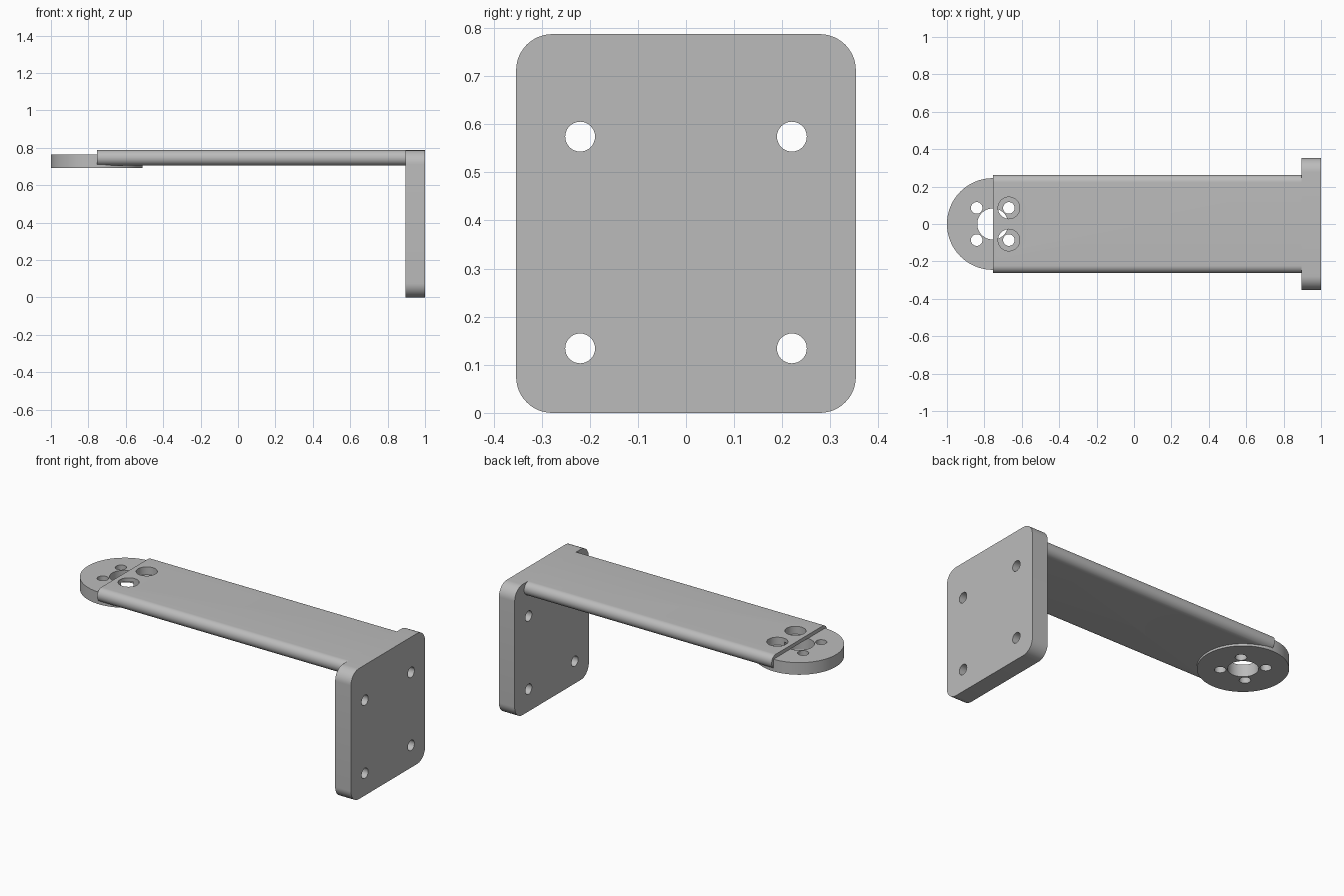
import bpy
import bmesh
from math import cos, sin, pi, radians
from mathutils import Matrix

if "Cube" in bpy.data.objects:
    bpy.data.objects.remove(bpy.data.objects["Cube"], do_unlink=True)

grey = bpy.data.materials.new("plain grey")
grey.use_nodes = True
colour = (0.5, 0.5, 0.5, 1)
grey.diffuse_color = colour
grey.node_tree.nodes["Principled BSDF"].inputs["Base Color"].default_value = colour


def new_object(name, bm):
    bmesh.ops.recalc_face_normals(bm, faces=bm.faces)
    mesh = bpy.data.meshes.new(name)
    bm.to_mesh(mesh)
    bm.free()
    mesh.materials.append(grey)
    obj = bpy.data.objects.new(name, mesh)
    bpy.context.collection.objects.link(obj)
    return obj


def rounded_slab(name, x0, x1, half_y, z0, z1, radius, steps=12):
    """Rounded rectangle in the YZ plane, extruded along x."""
    bm = bmesh.new()
    verts = []
    mid, half_z = (z0 + z1) / 2, (z1 - z0) / 2
    for quarter, (sy, sz) in enumerate([(1, 1), (-1, 1), (-1, -1), (1, -1)]):
        for i in range(steps + 1):
            a = (quarter + i / steps) * pi / 2
            verts.append(bm.verts.new((x0, sy * (half_y - radius) + radius * cos(a),
                                       mid + sz * (half_z - radius) + radius * sin(a))))
    face = bm.faces.new(verts)
    new = bmesh.ops.extrude_face_region(bm, geom=[face])["geom"]
    moved = [v for v in new if isinstance(v, bmesh.types.BMVert)]
    bmesh.ops.translate(bm, verts=moved, vec=(x1 - x0, 0, 0))
    return new_object(name, bm)


def cylinder(name, centre, radius, depth, axis="Z", sides=48):
    bm = bmesh.new()
    turn = Matrix.Rotation(pi / 2, 4, "Y") if axis == "X" else Matrix()
    bmesh.ops.create_cone(bm, cap_ends=True, segments=sides, radius1=radius,
                          radius2=radius, depth=depth,
                          matrix=Matrix.Translation(centre) @ turn)
    return new_object(name, bm)


def cut(target, cutter):
    mod = target.modifiers.new("cut", "BOOLEAN")
    mod.operation = "DIFFERENCE"
    mod.solver = "EXACT"
    mod.object = cutter
    bpy.context.view_layer.objects.active = target
    bpy.ops.object.modifier_apply(modifier=mod.name)


def discard(obj):
    bpy.data.objects.remove(obj, do_unlink=True)


# Main parts
HUB_X, HUB_BOTTOM, HUB_TOP = -0.755, 0.692, 0.765
ARM_BOTTOM, ARM_TOP = 0.705, 0.787
hub_centre = (HUB_X, 0, (HUB_BOTTOM + HUB_TOP) / 2)
wall_plate = rounded_slab("wall_plate", 0.895, 1, 0.353, 0, ARM_TOP, 0.075)
arm = rounded_slab("arm", HUB_X, 0.895, 0.263, ARM_BOTTOM, ARM_TOP, 0.0405)
hub = cylinder("hub_disc", hub_centre, 0.245, HUB_TOP - HUB_BOTTOM, sides=96)

# Seat for the disc in the underside of the arm
cut(arm, hub)

# Central bore
bore = cylinder("bore_cutter", hub_centre, 0.083, 0.5)
cut(hub, bore)
discard(bore)

# Screw holes around the bore, counterbored where they pass through the arm
for sx in (-1, 1):
    for sy in (-1, 1):
        x, y = HUB_X + sx * 0.086, sy * 0.086
        cutters = [cylinder("hole_cutter", (x, y, 0.73), 0.031, 0.5, sides=32)]
        if sx > 0:
            cutters.append(cylinder("counterbore_cutter", (x, y, 0.84), 0.058, 0.2))
        for cutter in cutters:
            cut(hub, cutter)
            if sx > 0:
                cut(arm, cutter)
            discard(cutter)

# Wall plate mounting holes
for y in (-0.22, 0.22):
    for z in (0.134, 0.574):
        hole = cylinder("hole_cutter", (0.95, y, z), 0.031, 0.4, "X", 32)
        cut(wall_plate, hole)
        discard(hole)

# Smooth rounds, crisp edges
bpy.ops.object.select_all(action="DESELECT")
for part in (wall_plate, arm, hub):
    part.select_set(True)
bpy.context.view_layer.objects.active = arm
bpy.ops.object.shade_smooth_by_angle(angle=radians(30))
